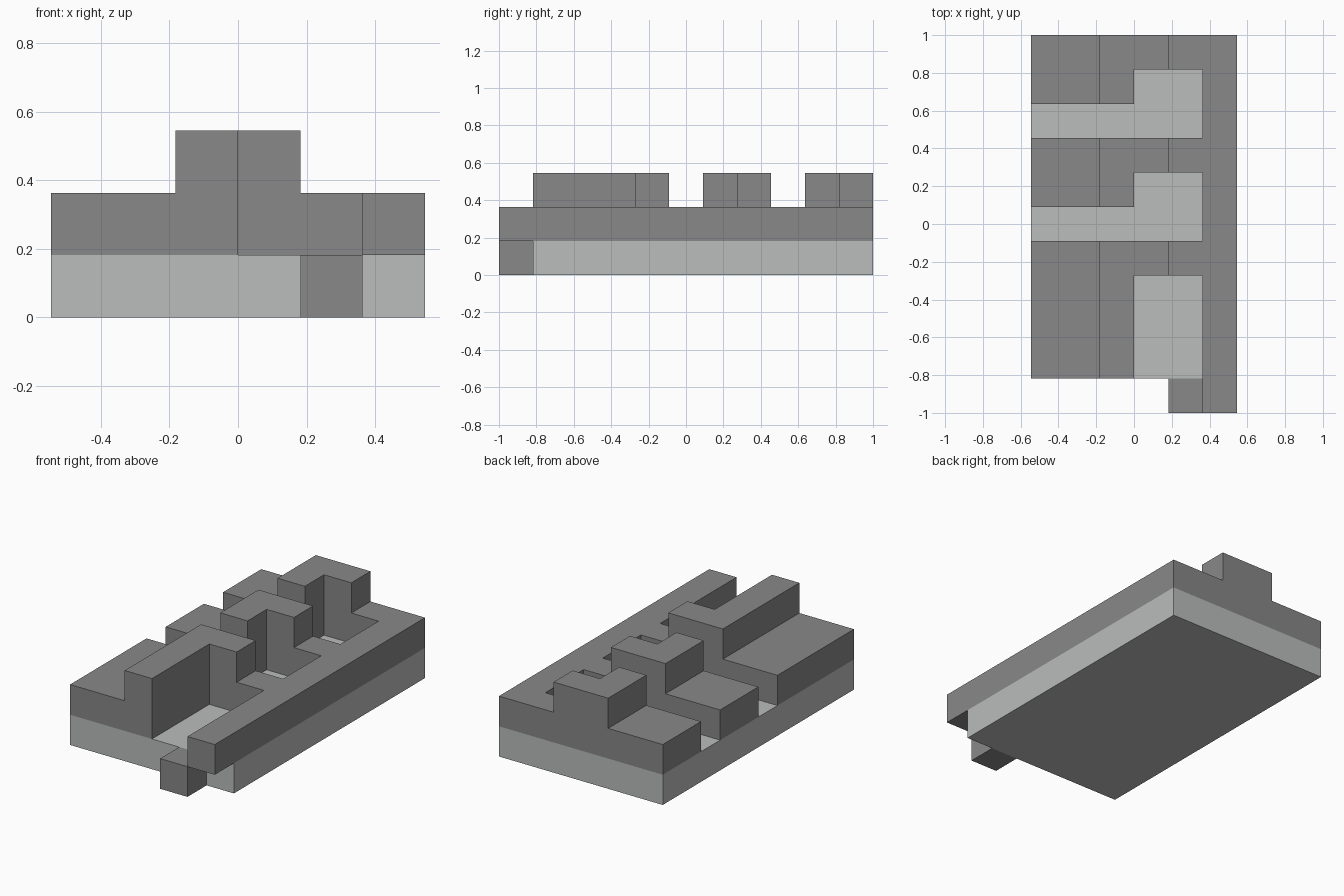
import bpy
import bmesh
import math
from mathutils import Vector

cube = bpy.data.objects.get("Cube")
if cube:
    bpy.data.objects.remove(cube, do_unlink=True)

U = 2 / 11  # one block unit


def material(name, color):
    mat = bpy.data.materials.new(name)
    mat.use_nodes = True
    mat.diffuse_color = color
    mat.node_tree.nodes["Principled BSDF"].inputs["Base Color"].default_value = color
    return mat


light_grey = material("light grey", (0.49, 0.51, 0.50, 1))
dark_grey = material("dark grey", (0.246, 0.246, 0.246, 1))


def finish(bm, name, mat):
    bmesh.ops.remove_doubles(bm, verts=bm.verts, dist=U / 100)
    bmesh.ops.recalc_face_normals(bm, faces=bm.faces)
    bmesh.ops.dissolve_limit(bm, angle_limit=math.radians(1),
                             verts=bm.verts, edges=bm.edges)
    mesh = bpy.data.meshes.new(name)
    bm.to_mesh(mesh)
    bm.free()
    mesh.materials.append(mat)
    obj = bpy.data.objects.new(name, mesh)
    bpy.context.collection.objects.link(obj)


def add_cells(name, cells, mat):
    """Join unit cells into one shell, skipping faces shared by two cells."""
    bm = bmesh.new()
    for cell in cells:
        for axis in range(3):
            for side in (-1, 1):
                n = [0, 0, 0]
                n[axis] = side
                if tuple(c + d for c, d in zip(cell, n)) in cells:
                    continue
                corners = []
                for a, b in ((0, 0), (1, 0), (1, 1), (0, 1)):
                    p = [0, 0, 0]
                    p[axis] = (side + 1) // 2
                    p[(axis + 1) % 3], p[(axis + 2) % 3] = a, b
                    co = Vector(cell) + Vector(p) - Vector((3, 5.5, 0))
                    corners.append(bm.verts.new(co * U))
                bm.faces.new(corners)
    finish(bm, name, mat)


# Plan of the raised walls, back row first; digits are the top level
plan = """
223322
223..2
.....2
223322
223..2
.....2
223322
223..2
223..2
223..2
.....2
""".split()

walls = {(x, len(plan) - 1 - row, z)
         for row, line in enumerate(plan)
         for x, ch in enumerate(line) if ch != "."
         for z in range(1, int(ch))}
add_cells("stepped_walls", walls, dark_grey)

# Floor slab under the walls
floor = {(x, y, 0) for x in range(6) for y in range(1, 11)}
add_cells("base_slab", floor, light_grey)

# Small block in front of the slab
add_cells("front_block", {(4, 0, 0)}, dark_grey)
